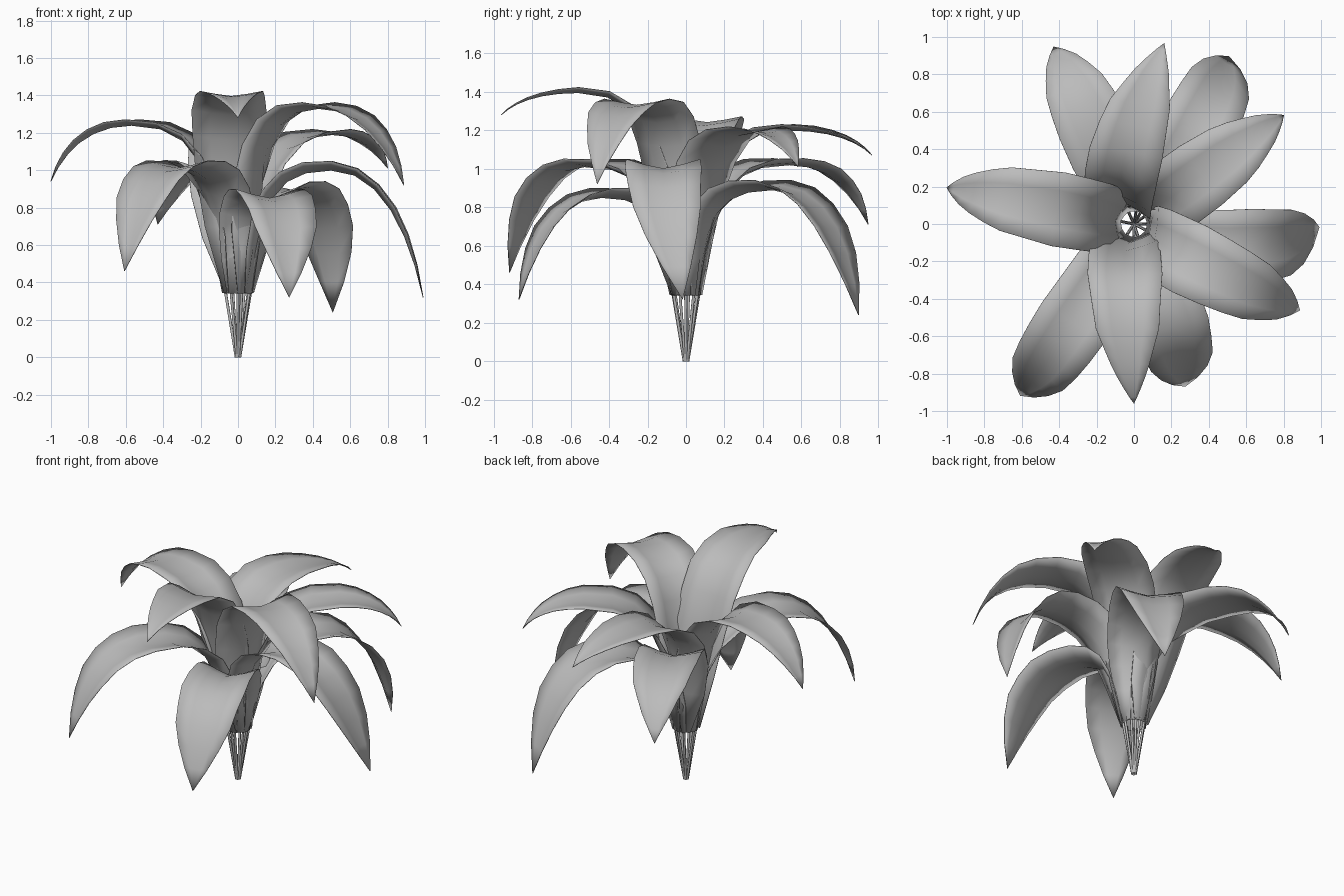
import bpy, bmesh, math
from mathutils import Vector

if "Cube" in bpy.data.objects:
    bpy.data.objects.remove(bpy.data.objects["Cube"])

# angle (deg), reach, tip height, peak radius, peak height, sideways sweep
LEAVES = [
    (-90, 0.96, 1.28, 0.56, 1.395, -0.05),
    (-27.5, 1.00, 0.92, 0.50, 1.33, -0.03),
    (169, 1.02, 0.94, 0.58, 1.24, 0.0),
    (36, 0.99, 1.01, 0.62, 1.19, 0.0),
    (80.5, 0.98, 1.07, 0.52, 1.20, 0.11),
    (-123.5, 1.10, 0.46, 0.62, 1.01, 0.02),
    (114.4, 1.04, 0.71, 0.58, 1.02, -0.02),
    (-1, 0.99, 0.32, 0.50, 1.00, -0.11),
    (-72.5, 0.91, 0.32, 0.47, 0.85, 0.03),
    (60.5, 1.03, 0.24, 0.54, 0.89, -0.04),
]
BASE_R, BASE_Z = 0.075, 0.34
WIDTHS = [(0, .15), (.12, .24), (.25, .32), (.4, .37), (.58, .40),
          (.75, .34), (.88, .185), (1, .0)]

grey = bpy.data.materials.new("leaf_grey")
grey.diffuse_color = (0.5, 0.5, 0.5, 1)
grey.use_nodes = True
grey.node_tree.nodes["Principled BSDF"].inputs["Base Color"].default_value = grey.diffuse_color


def lerp_table(table, t):
    for (a, va), (b, vb) in zip(table, table[1:]):
        if t <= b:
            return va + (vb - va) * (t - a) / (b - a)
    return table[-1][1]


def bezier(p, t):
    s = 1 - t
    return p[0]*s**3 + 3*p[1]*s*s*t + 3*p[2]*s*t*t + p[3]*t**3


def spine(reach, tip_z, peak_r, peak_z, n=6):
    """Rising then drooping centre line in the (radius, height) plane."""
    rise, run, drop = peak_z - BASE_Z, reach - peak_r, peak_z - tip_z
    up = [Vector(v) for v in ((BASE_R, BASE_Z), (BASE_R + .05, BASE_Z + .75*rise),
                              (peak_r*.38, peak_z), (peak_r, peak_z))]
    down = [Vector(v) for v in ((peak_r, peak_z), (peak_r + .55*run, peak_z),
                                (peak_r + .85*run, tip_z + .5*drop), (reach, tip_z))]
    return [bezier(up, i/n) for i in range(n)] + [bezier(down, i/n) for i in range(n + 1)]


def make_leaf(i, angle, reach, tip_z, peak_r, peak_z, sweep):
    a = math.radians(angle)
    out = Vector((math.cos(a), math.sin(a), 0))
    side = Vector((-math.sin(a), math.cos(a), 0))
    up = Vector((0, 0, 1))
    pts = spine(reach, tip_z, peak_r, peak_z)
    dist = [0]
    for p, q in zip(pts, pts[1:]):
        dist.append(dist[-1] + (q - p).length)
    bm = bmesh.new()
    rows = []
    for k, p in enumerate(pts):
        t = dist[k] / dist[-1]
        d = (pts[min(k + 1, len(pts) - 1)] - pts[max(k - 1, 0)]).normalized()
        normal = -d.y*out + d.x*up
        c = out*p.x + up*p.y + side*sweep*math.sin(math.pi*t)
        if k == len(pts) - 1:
            rows.append([bm.verts.new(c)])
            break
        half = lerp_table(WIDTHS, t) / 2
        cup = half * lerp_table([(0, .5), (.3, .4), (.6, .17), (1, .15)], t)
        rows.append([bm.verts.new(c + side*half*u + normal*cup*abs(u)**1.3)
                     for u in (-1, -.5, 0, .5, 1)])
    for r0, r1 in zip(rows, rows[1:]):
        for j in range(4):
            if len(r1) == 1:
                bm.faces.new((r0[j], r1[0], r0[j + 1]))
            else:
                bm.faces.new((r0[j], r1[j], r1[j + 1], r0[j + 1]))
    # faces look up, towards the inner side of the leaf
    bmesh.ops.reverse_faces(bm, faces=bm.faces)
    for f in bm.faces:
        f.smooth = True
        if sum(g.normal.z for g in bm.faces) < 0:
            bmesh.ops.reverse_faces(bm, faces=bm.faces)
    me = bpy.data.meshes.new(f"leaf_{i}")
    bm.to_mesh(me)
    bm.free()
    me.materials.append(grey)
    leaf = bpy.data.objects.new(f"leaf_{i}", me)
    bpy.context.collection.objects.link(leaf)
    # paper-thin blade with a proper underside
    thin = leaf.modifiers.new("thickness", 'SOLIDIFY')
    thin.thickness = 0.004
    thin.offset = 0

    # thin stalk from the ground to the leaf base
    cu = bpy.data.curves.new(f"stalk_{i}", 'CURVE')
    cu.dimensions = '3D'
    cu.bevel_depth = 0.008
    cu.bevel_resolution = 1
    cu.materials.append(grey)
    sp = cu.splines.new('POLY')
    sp.points.add(1)
    for pt, co in zip(sp.points, (out*.01, out*(BASE_R - .005) + up*(BASE_Z + .02))):
        pt.co = (*co, 1)
    bpy.context.collection.objects.link(bpy.data.objects.new(f"stalk_{i}", cu))


for i, leaf in enumerate(LEAVES):
    make_leaf(i, *leaf)
